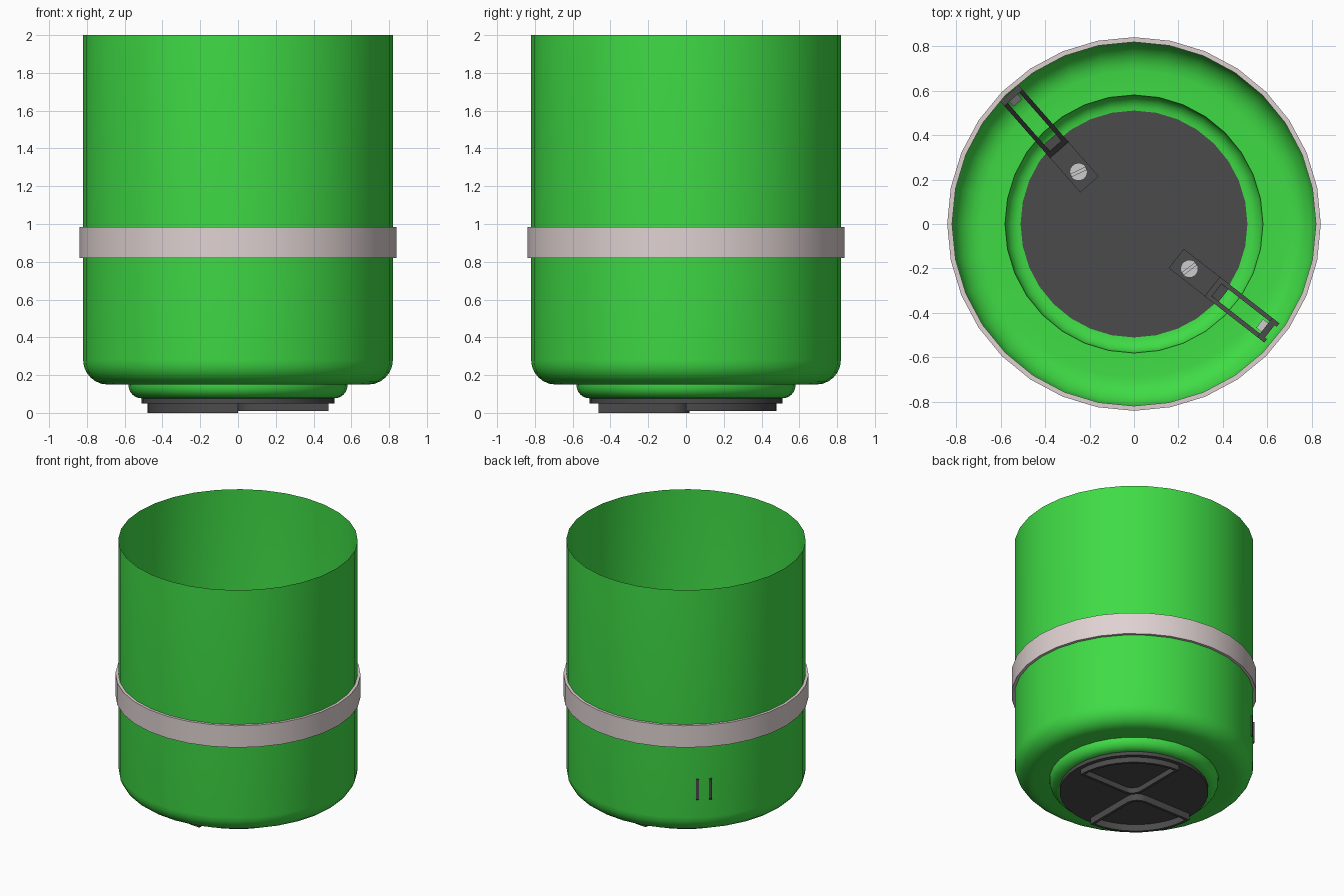
import bpy, bmesh
from math import sin, cos, pi, radians, sqrt, atan2
from mathutils import Matrix, Vector

if "Cube" in bpy.data.objects:
    bpy.data.objects.remove(bpy.data.objects["Cube"])

SEG = 32


def material(name, rgb):
    m = bpy.data.materials.new(name)
    m.diffuse_color = (*rgb, 1)
    m.use_nodes = True
    m.node_tree.nodes["Principled BSDF"].inputs["Base Color"].default_value = m.diffuse_color
    return m


GREEN = material("green_paint", (0.05, 0.71, 0.06))
BAND = material("pale_metal", (0.74, 0.64, 0.64))
DARK = material("dark_plastic", (0.07, 0.07, 0.07))
STEEL = material("screw_steel", (0.55, 0.55, 0.55))


def finish(name, bm, mat, smooth=True):
    bmesh.ops.recalc_face_normals(bm, faces=bm.faces)
    me = bpy.data.meshes.new(name)
    bm.to_mesh(me)
    bm.free()
    me.materials.append(mat)
    ob = bpy.data.objects.new(name, me)
    bpy.context.collection.objects.link(ob)
    if smooth:
        bpy.ops.object.select_all(action='DESELECT')
        ob.select_set(True)
        bpy.context.view_layer.objects.active = ob
        bpy.ops.object.shade_smooth_by_angle(angle=radians(35))
    return ob


def loft(bm, rings, wrap=False):
    """Join a list of closed point rings with quads."""
    vs = [[bm.verts.new(p) for p in r] for r in rings]
    pairs = list(zip(vs, vs[1:])) + ([(vs[-1], vs[0])] if wrap else [])
    for a, b in pairs:
        for i in range(len(a)):
            j = (i + 1) % len(a)
            bm.faces.new((a[i], a[j], b[j], b[i]))
    return vs


def lathe(name, profile, mat, closed=False, caps=False):
    bm = bmesh.new()
    rings = [[(r * cos(2 * pi * i / SEG), r * sin(2 * pi * i / SEG), z)
              for i in range(SEG)] for r, z in profile]
    vs = loft(bm, rings, closed)
    if caps:
        bm.faces.new(vs[0])
        bm.faces.new(vs[-1])
    return finish(name, bm, mat)


def arc(cx, cz, r, n=6):
    """Quarter round from vertical wall to floor."""
    return [(cx + r * cos(i * pi / 2 / n), cz - r * sin(i * pi / 2 / n)) for i in range(n + 1)]


# Open pot: thin wall, rounded base, small stepped ring below
lathe("pot_shell", [(0.82, 2.0)] + arc(0.69, 0.28, 0.13)
      + [(0.58, 0.15)] + arc(0.51, 0.147, 0.07), GREEN)

# Metal band around the waist
lathe("waist_band", [(0.818, 0.82), (0.84, 0.82), (0.84, 0.985), (0.818, 0.985)], BAND, closed=True)

# Base disc closing the bottom
lathe("base_disc", [(0.51, 0.05), (0.51, 0.08)], DARK, caps=True)


# Quarter-circle foot frames passing through the disc
def sector(d, R, rc, z):
    a = atan2(d, sqrt(R * R - d * d))
    pts = [(R * cos(a + (pi / 2 - 2 * a) * i / 10), R * sin(a + (pi / 2 - 2 * a) * i / 10), z)
           for i in range(11)]
    c = d + rc
    return pts + [(c + rc * cos(pi + i * pi / 8), c + rc * sin(pi + i * pi / 8), z) for i in range(5)]


for label, turn, z0, off in (("right", 0, 0.01, (0, 0, 0)), ("left", pi, 0.0, (0, 0.018, 0))):
    bm = bmesh.new()
    outer, inner = (0, 0.48, 0.09), (0.02, 0.46, 0.07)
    loft(bm, [sector(*outer, 0.083), sector(*outer, z0), sector(*inner, z0), sector(*inner, 0.083)], True)
    bm.transform(Matrix.Translation(off) @ Matrix.Rotation(turn, 4, 'Z'))
    finish("foot_frame_" + label, bm, DARK)


# Inner clips: foot, two sloping rails, cross bars, screw
def prism(bm, profile, y0, y1):
    vs = loft(bm, [[(x, y, z) for x, z in profile] for y in (y0, y1)])
    bm.faces.new(vs[0])
    bm.faces.new(vs[1])


for label, start, end in (("back", (-0.20, 0.178), (-0.568, 0.597)), ("front", (0.19, -0.155), (0.62, -0.49))):
    d = Vector(end) - Vector(start)
    L = d.length
    place = Matrix.Translation((*start, 0)) @ Matrix.Rotation(atan2(d.y, d.x), 4, 'Z')

    bm = bmesh.new()
    prism(bm, [(0, 0.081), (0.23, 0.081), (0.23, 0.1), (0, 0.1)], -0.055, 0.055)
    rail = [(0.2, 0.09), (0.23, 0.09), (L, 0.42), (L, 0.57), (L - 0.04, 0.57)]
    for y in (-0.055, 0.035):
        prism(bm, rail, y, y + 0.02)
    prism(bm, [(0.2, 0.09), (0.23, 0.09), (0.27, 0.14), (0.23, 0.14)], -0.036, 0.036)
    prism(bm, [(L - 0.04, 0.42), (L - 0.012, 0.42), (L - 0.012, 0.57), (L - 0.04, 0.57)], -0.036, 0.036)
    bm.transform(place)
    finish("clip_" + label, bm, DARK, False)

    # Slotted screw head made of two half discs over a core
    bm = bmesh.new()
    for s in (0, pi):
        half = [(0.04 * cos(a), 0.04 * sin(a)) for a in (s + 0.15 + i * (pi - 0.3) / 8 for i in range(9))]
        vs = loft(bm, [[(x, y, z) for x, y in half] for z in (0.098, 0.118)])
        bm.faces.new(vs[0])
        bm.faces.new(vs[1])
    bmesh.ops.create_cone(bm, cap_ends=True, segments=16, radius1=0.038, radius2=0.038, depth=0.012,
                          matrix=Matrix.Translation((0, 0, 0.104)))
    bm.transform(place @ Matrix.Translation((0.075, 0, 0)) @ Matrix.Rotation(radians(75), 4, 'Z'))
    finish("screw_" + label, bm, STEEL)

    # Steel catch at the top of the clip
    bm = bmesh.new()
    prism(bm, [(L - 0.07, 0.47), (L - 0.038, 0.44), (L - 0.038, 0.54)], -0.025, 0.025)
    bm.transform(place)
    finish("catch_" + label, bm, STEEL, False)
